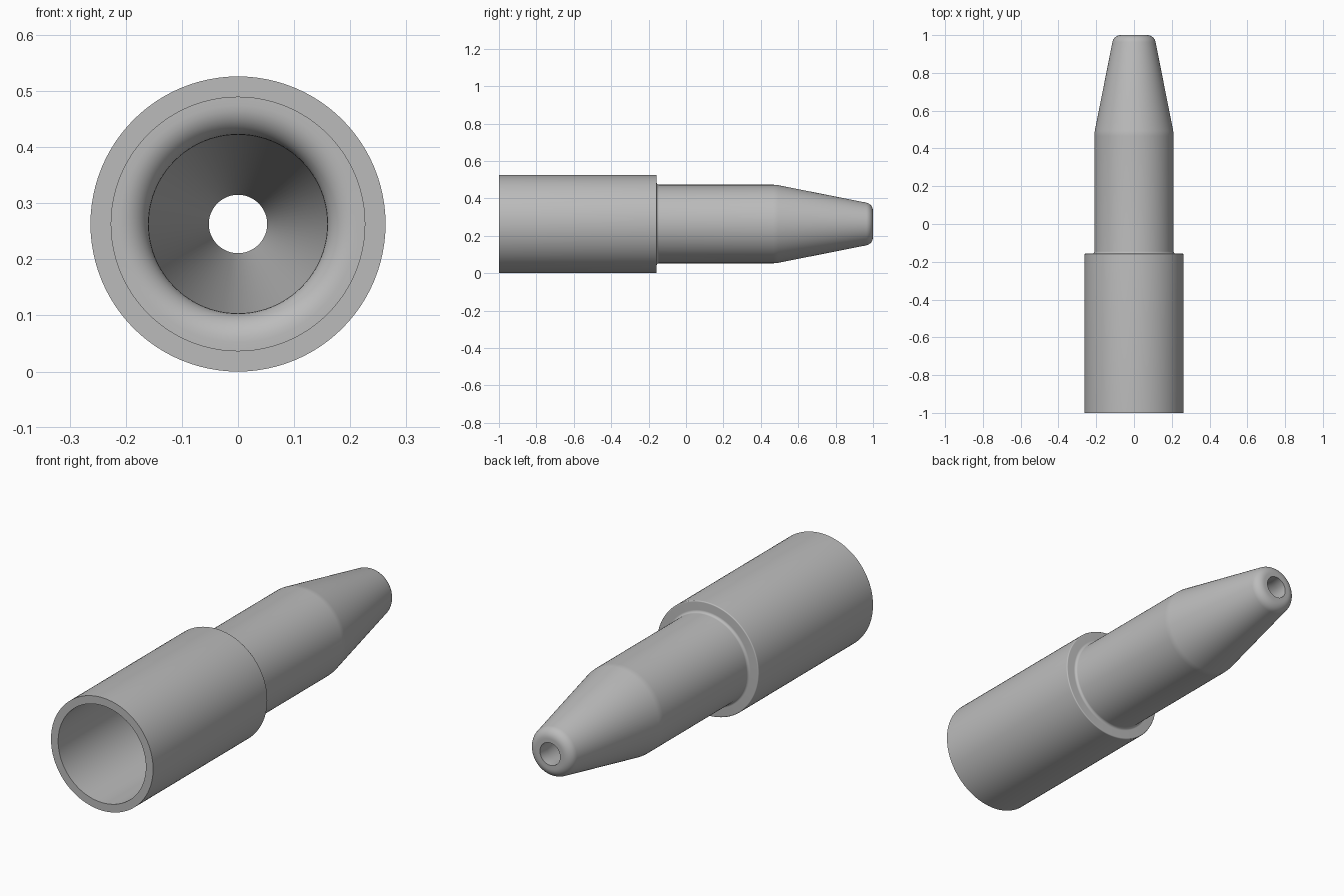
import bpy, bmesh, math
from mathutils import Vector, Matrix

cube = bpy.data.objects.get("Cube")
if cube:
    bpy.data.objects.remove(cube, do_unlink=True)

AXIS_Z = 0.263
SEGMENTS = 96

grey = bpy.data.materials.new("satin grey")
grey.use_nodes = True
colour = (0.5, 0.5, 0.5, 1)
grey.diffuse_color = colour
grey.node_tree.nodes["Principled BSDF"].inputs["Base Color"].default_value = colour


def round_corners(corners, steps=8):
    """Round a closed profile of (radius, y, fillet) corners."""
    points = []
    for i, (r, y, fillet) in enumerate(corners):
        here = Vector((r, y))
        if not fillet:
            points.append(here)
            continue
        before = (Vector(corners[i - 1][:2]) - here).normalized()
        after = (Vector(corners[(i + 1) % len(corners)][:2]) - here).normalized()
        half = before.angle(after) / 2
        reach = fillet / math.tan(half)
        centre = here + (before + after).normalized() * fillet / math.sin(half)
        start = here + before * reach - centre
        end = here + after * reach - centre
        sweep = start.angle(end)
        for k in range(steps + 1):
            t = k / steps
            arm = (start * math.sin((1 - t) * sweep) + end * math.sin(t * sweep)) / math.sin(sweep)
            points.append(centre + arm)
    return points


def revolve(name, corners):
    """Spin a closed profile around the lengthwise axis."""
    bm = bmesh.new()
    verts = [bm.verts.new((p.x, p.y, 0)) for p in round_corners(corners)]
    edges = [bm.edges.new((v, verts[(i + 1) % len(verts)])) for i, v in enumerate(verts)]
    bmesh.ops.spin(bm, geom=verts + edges, cent=(0, 0, 0), axis=(0, 1, 0),
                   angle=math.tau, steps=SEGMENTS, use_merge=True)
    bmesh.ops.remove_doubles(bm, verts=bm.verts, dist=0.0001)
    bmesh.ops.recalc_face_normals(bm, faces=bm.faces)
    bmesh.ops.transform(bm, matrix=Matrix.Translation((0, 0, AXIS_Z)), verts=bm.verts)
    mesh = bpy.data.meshes.new(name)
    bm.to_mesh(mesh)
    bm.free()
    mesh.materials.append(grey)
    obj = bpy.data.objects.new(name, mesh)
    bpy.context.collection.objects.link(obj)
    bpy.ops.object.select_all(action="DESELECT")
    obj.select_set(True)
    bpy.context.view_layer.objects.active = obj
    bpy.ops.object.shade_smooth_by_angle(angle=math.radians(30))
    return obj


# Stepped sleeve: outside from socket to tip, then the bore back to the socket
revolve("stepped_nozzle", [
    (0.263, -1.0, 0),
    (0.263, -0.157, 0.005),     # shoulder
    (0.21, -0.157, 0.012),
    (0.21, 0.48, 0.15),         # start of taper
    (0.107, 1.0, 0.045),        # rounded tip
    (0.052, 1.0, 0),
    (0.052, 0.95, 0),           # outlet
    (0.159, 0.46, 0),           # inner cone
    (0.159, -0.21, 0.052),      # rounded bore entry
    (0.226, -0.21, 0),          # socket floor
    (0.226, -1.0, 0),
])
